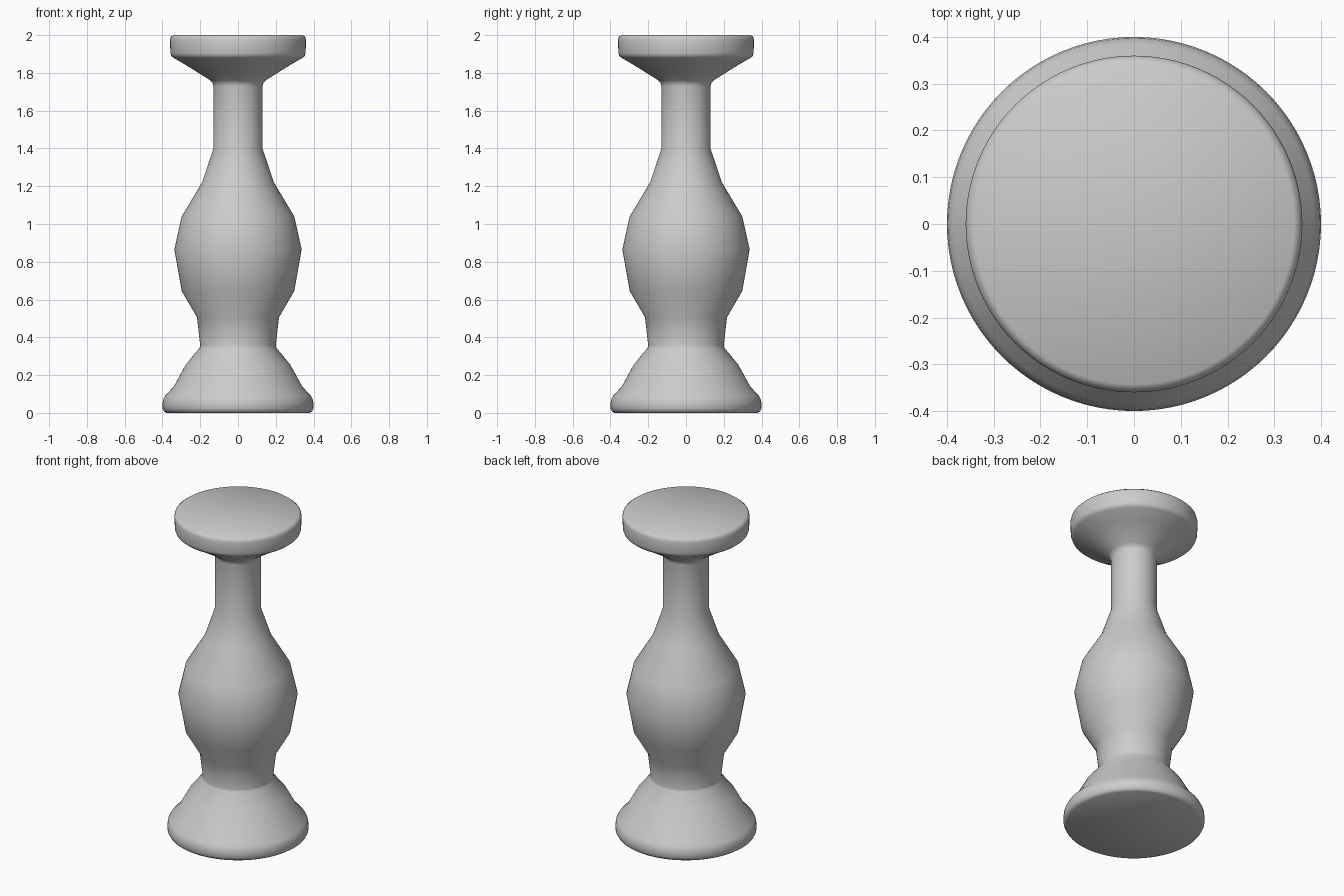
import bpy, bmesh, math

if "Cube" in bpy.data.objects:
    bpy.data.objects.remove(bpy.data.objects["Cube"])

SIDES = 96

# Turned outline from foot to top plate: (radius, height)
PROFILE = [
    # foot
    (0.380, 0.0), (0.392, 0.008), (0.399, 0.022), (0.40, 0.045), (0.397, 0.068),
    (0.386, 0.09), (0.34, 0.14), (0.277, 0.255), (0.203, 0.345), (0.20, 0.357),
    # bulging body
    (0.217, 0.506), (0.298, 0.645), (0.337, 0.866), (0.298, 1.04),
    (0.19, 1.22), (0.13, 1.40),
    # neck and flare
    (0.13, 1.73), (0.134, 1.746), (0.147, 1.761), (0.27, 1.838), (0.342, 1.88),
    # top plate with rounded rims
    (0.353, 1.889), (0.358, 1.905), (0.36, 1.975), (0.356, 1.99), (0.343, 2.0),
]


def lathe(name, profile):
    bm = bmesh.new()
    rings = []
    for r, z in profile:
        rings.append([bm.verts.new((r * math.cos(2 * math.pi * i / SIDES),
                                    r * math.sin(2 * math.pi * i / SIDES), z))
                      for i in range(SIDES)])
    for lower, upper in zip(rings, rings[1:]):
        for i in range(SIDES):
            j = (i + 1) % SIDES
            bm.faces.new((lower[i], lower[j], upper[j], upper[i]))
    # flat end caps
    bm.faces.new(rings[0][::-1])
    bm.faces.new(rings[-1])
    mesh = bpy.data.meshes.new(name)
    bm.to_mesh(mesh)
    bm.free()
    obj = bpy.data.objects.new(name, mesh)
    bpy.context.collection.objects.link(obj)
    return obj


pedestal = lathe("turned_pedestal", PROFILE)
bpy.context.view_layer.objects.active = pedestal
pedestal.select_set(True)
bpy.ops.object.shade_smooth_by_angle(angle=math.radians(50))
